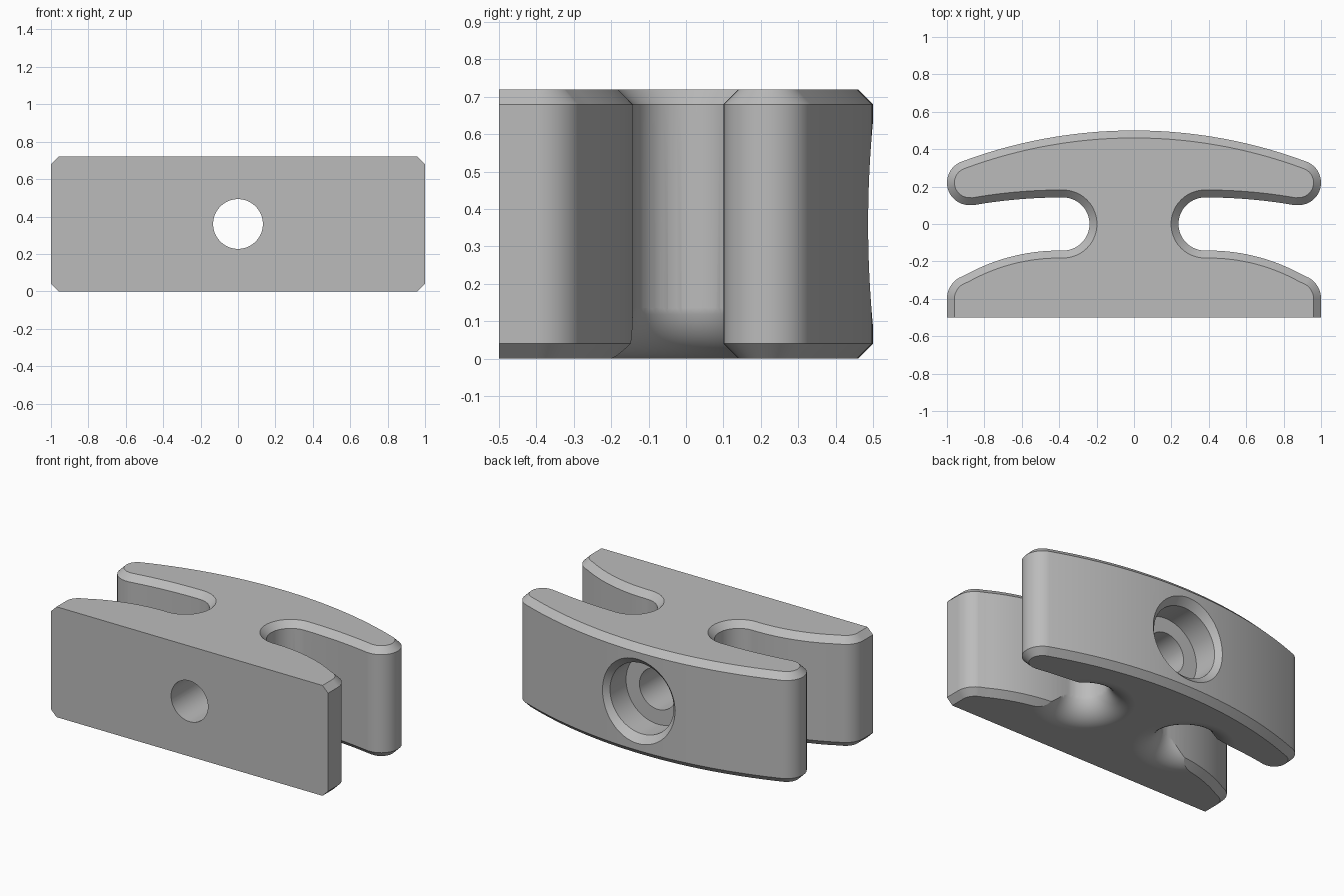
import bpy, bmesh
from math import radians, cos, sin, pi, sqrt

cube = bpy.data.objects.get("Cube")
if cube:
    bpy.data.objects.remove(cube, do_unlink=True)

HEIGHT, CHAMFER = 0.72, 0.04
SLOT_X, SLOT_R = 0.38, 0.142

grey = bpy.data.materials.new("plain grey")
grey.use_nodes = True
grey.diffuse_color = (0.5, 0.5, 0.5, 1)
grey.node_tree.nodes["Principled BSDF"].inputs["Base Color"].default_value = (0.5, 0.5, 0.5, 1)


def arc(cx, cy, r, a0, a1, n):
    angles = [radians(a0 + (a1 - a0) * i / n) for i in range(n + 1)]
    return [(cx + r * cos(a), cy + r * sin(a)) for a in angles]


def outline(d):
    """Closed plan of the cleat, shrunk by d everywhere but the flat front."""
    half = [(1 - d, -0.5)]
    half += arc(0.87, -0.4, 0.13 - d, 0, 59, 14)               # front wing tip
    half += arc(0.4, -1.172, 1.03 - d, 61, 90, 16)             # front wing crest
    half += arc(SLOT_X, 0, SLOT_R + d, -90, -270, 36)          # slot end
    half += arc(SLOT_X, -2.658, 2.8 + d, 89.5, 80.15, 12)      # rear wing underside
    half += arc(0.88, 0.221, 0.12 - d, -94, 69.4, 28)          # rear wing tip
    half += arc(0, -2.13, 2.63 - d, 70.2, 90, 24)              # rear face
    return half + [(-x, y) for x, y in reversed(half[:-1])]


def loft(rings, name):
    """Skin a stack of equal counter-clockwise rings and cap both ends."""
    bm = bmesh.new()
    loops = [[bm.verts.new(p) for p in ring] for ring in rings]
    n = len(loops[0])
    for a, b in zip(loops, loops[1:]):
        for i in range(n):
            j = (i + 1) % n
            bm.faces.new((a[i], a[j], b[j], b[i]))
    bm.faces.new(loops[0][::-1])
    bm.faces.new(loops[-1])
    mesh = bpy.data.meshes.new(name)
    bm.to_mesh(mesh)
    bm.free()
    mesh.materials.append(grey)
    obj = bpy.data.objects.new(name, mesh)
    bpy.context.scene.collection.objects.link(obj)
    return obj


def turned(profile, place, name, n=72):
    """Round solid from (radius, distance) pairs; place maps it into space."""
    rings = [[place(r * cos(2 * pi * i / n), r * sin(2 * pi * i / n), h)
              for i in range(n)] for r, h in profile]
    return loft(rings, name)


# Body with chamfered top and bottom edges
levels = [(CHAMFER, 0), (0, CHAMFER), (0, HEIGHT - CHAMFER), (CHAMFER, HEIGHT)]
body = loft([[(x, y, z) for x, y in outline(d)] for d, z in levels], "cleat_body")

# Stepped screw hole through the middle, countersunk at the back
hole = [(0.133, -0.6), (0.133, 0.29), (0.23, 0.29), (0.23, 0.455), (0.325, 0.55)]
cutters = [turned(hole, lambda u, v, h: (u, h, HEIGHT / 2 - v), "screw_hole_cutter")]

# Rounded flare under each slot end, its top just inside the slot
F = 0.16
flare = [(SLOT_R + F, -0.05)]
for i in range(13):
    a = pi / 2 * i / 12
    flare.append((SLOT_R - 0.002 + F * (1 - sin(a)), F * (1 - cos(a))))
for side in (-1, 1):
    cutters.append(turned(flare, lambda u, v, h: (side * SLOT_X + u, v, h), "flare_cutter"))

bpy.context.view_layer.update()
bpy.context.view_layer.objects.active = body
for cutter in cutters:
    cutter.hide_render = True
    mod = body.modifiers.new("cut", "BOOLEAN")
    mod.operation, mod.solver, mod.object = "DIFFERENCE", "EXACT", cutter
    bpy.ops.object.modifier_apply(modifier=mod.name)
    bpy.data.objects.remove(cutter, do_unlink=True)

# Smooth curves, crisp chamfer edges
bpy.ops.object.select_all(action="DESELECT")
body.select_set(True)
bpy.ops.object.shade_smooth_by_angle(angle=radians(30))
weighted = body.modifiers.new("weighted_normals", "WEIGHTED_NORMAL")
weighted.keep_sharp = True
